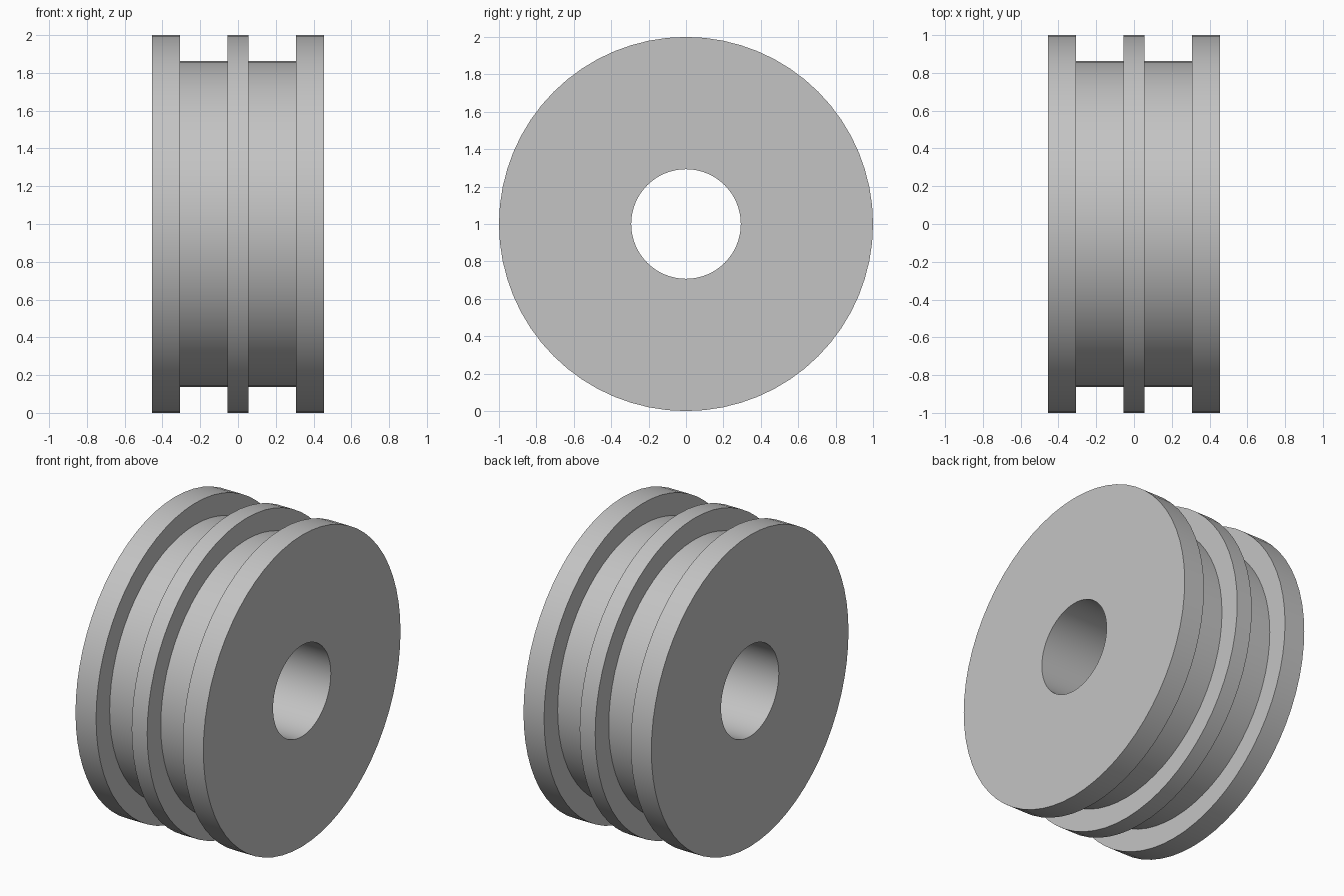
import bpy
import bmesh
import math

cube = bpy.data.objects.get("Cube")
if cube:
    bpy.data.objects.remove(cube, do_unlink=True)

# Main dimensions
SEGMENTS = 64
RIM, GROOVE, BORE = 1.0, 0.862, 0.293
OUTER_X, FLANGE_X, RIB_X = 0.454, 0.308, 0.055

grey = bpy.data.materials.new("light_grey")
grey.use_nodes = True
colour = (0.55, 0.55, 0.55, 1)
grey.diffuse_color = colour
grey.node_tree.nodes["Principled BSDF"].inputs["Base Color"].default_value = colour

# Half profile (x, radius) from the bore to the central rib, then mirrored
half = [(OUTER_X, BORE), (OUTER_X, RIM), (FLANGE_X, RIM),
        (FLANGE_X, GROOVE), (RIB_X, GROOVE), (RIB_X, RIM)]
profile = half + [(-x, r) for x, r in reversed(half)]

# Revolve the closed profile about the x axis into a double-grooved roller
bm = bmesh.new()
rings = []
for x, r in profile:
    ring = []
    for i in range(SEGMENTS):
        a = math.tau * i / SEGMENTS
        ring.append(bm.verts.new((x, r * math.cos(a), 1 + r * math.sin(a))))
    rings.append(ring)
for k, ring in enumerate(rings):
    following = rings[(k + 1) % len(rings)]
    for i in range(SEGMENTS):
        j = (i + 1) % SEGMENTS
        bm.faces.new((ring[i], ring[j], following[j], following[i]))
bmesh.ops.recalc_face_normals(bm, faces=bm.faces)

mesh = bpy.data.meshes.new("grooved_roller")
bm.to_mesh(mesh)
bm.free()
mesh.materials.append(grey)
roller = bpy.data.objects.new("grooved_roller", mesh)
bpy.context.collection.objects.link(roller)

# Smooth round walls with crisp rims
bpy.ops.object.select_all(action="DESELECT")
roller.select_set(True)
bpy.context.view_layer.objects.active = roller
bpy.ops.object.shade_smooth_by_angle(angle=math.radians(30))
